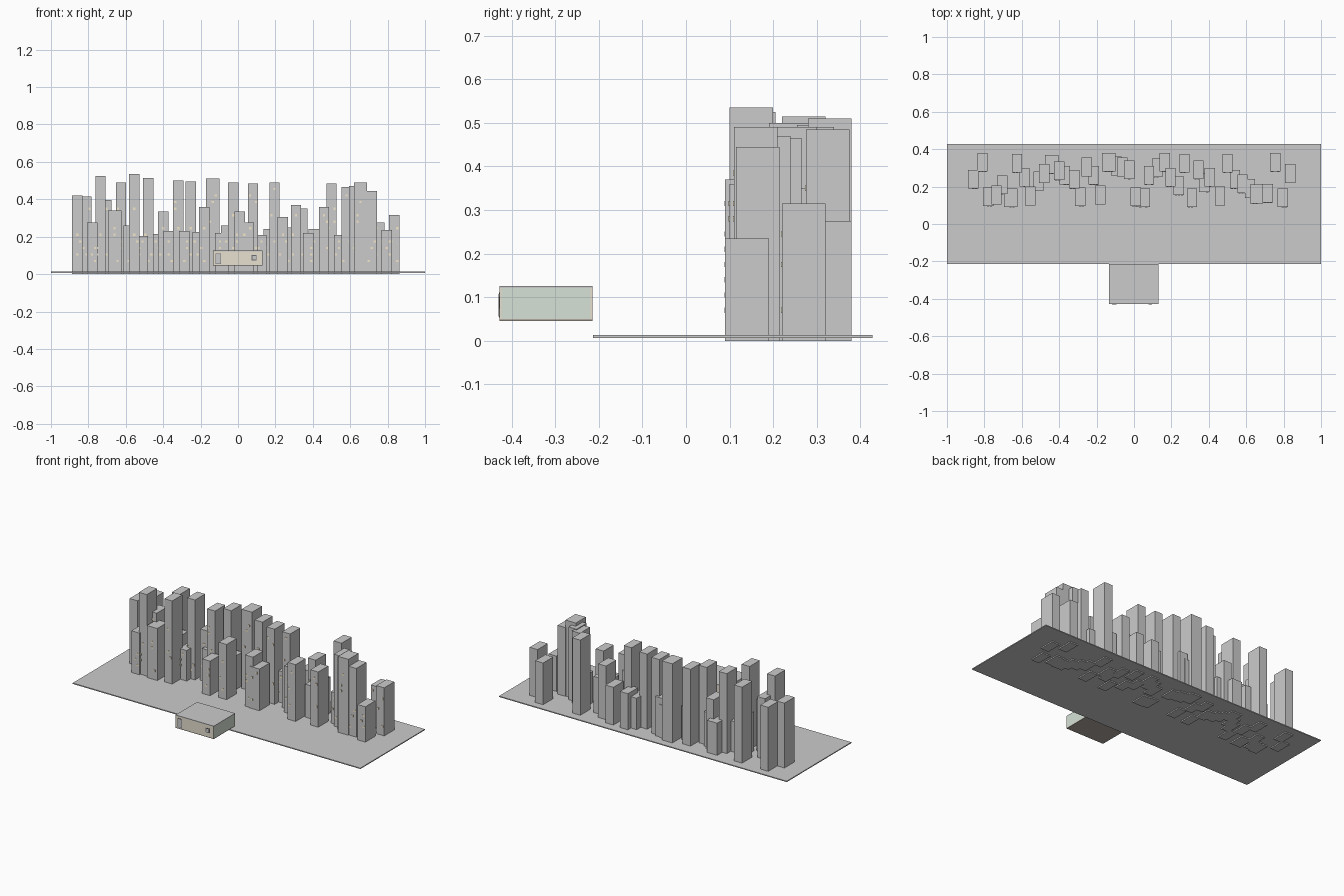
import bpy, bmesh, random
from mathutils import Matrix

if "Cube" in bpy.data.objects:
    bpy.data.objects.remove(bpy.data.objects["Cube"])

random.seed(4)


def material(name, color):
    m = bpy.data.materials.new(name)
    m.diffuse_color = color
    m.use_nodes = True
    m.node_tree.nodes["Principled BSDF"].inputs["Base Color"].default_value = m.diffuse_color
    return m


def add_box(bm, x0, x1, y0, y1, z0, z1):
    mat = Matrix.Translation(((x0 + x1) / 2, (y0 + y1) / 2, (z0 + z1) / 2))
    mat = mat @ Matrix.Diagonal((x1 - x0, y1 - y0, z1 - z0, 1))
    bmesh.ops.create_cube(bm, size=1, matrix=mat)


def finish(bm, name, mat=None):
    mesh = bpy.data.meshes.new(name)
    bm.to_mesh(mesh)
    bm.free()
    obj = bpy.data.objects.new(name, mesh)
    bpy.context.collection.objects.link(obj)
    if mat:
        mesh.materials.append(mat)
    return obj


def box(name, bounds, mat=None):
    bm = bmesh.new()
    add_box(bm, *bounds)
    return finish(bm, name, mat)


cream = material("cream_wall", (0.80, 0.75, 0.62, 1))
glass = material("green_glass", (0.68, 0.76, 0.68, 1))
pale = material("pale_pane", (0.80, 0.83, 0.80, 1))
dark = material("dark_frame", (0.15, 0.15, 0.17, 1))
brown = material("brown_floor", (0.45, 0.40, 0.35, 1))
light = material("lit_window", (0.90, 0.80, 0.58, 1))

# Ground slab
box("ground_slab", (-1, 1, -0.213, 0.428, 0.007, 0.013))

# Towers: centre x, centre y, height
TOWERS = [
    (-.86, .24, .42), (-.81, .33, .415), (-.78, .145, .275), (-.735, .155, .525),
    (-.705, .21, .395), (-.66, .14, .34), (-.625, .325, .49), (-.585, .25, .26),
    (-.555, .15, .535), (-.51, .23, .205), (-.48, .27, .515), (-.44, .32, .215),
    (-.40, .285, .335), (-.37, .26, .23), (-.32, .24, .50), (-.288, .145, .23),
    (-.253, .305, .495), (-.215, .26, .225), (-.18, .155, .36), (-.135, .33, .51),
    (-.095, .31, .22), (-.063, .305, .26), (-.025, .29, .49), (.01, .145, .335),
    (.05, .14, .275), (.08, .26, .485), (.125, .30, .21), (.165, .33, .24),
    (.195, .25, .49), (.24, .205, .305), (.27, .325, .25), (.31, .14, .37),
    (.345, .29, .35), (.375, .22, .22), (.405, .25, .24), (.46, .15, .36),
    (.50, .325, .485), (.54, .24, .21), (.58, .215, .465), (.62, .19, .47),
    (.655, .16, .49), (.715, .165, .445), (.755, .33, .275), (.795, .14, .235),
    (.835, .27, .315),
]
WIDE = {5, 11, 19, 24, 40}
windows = bmesh.new()
for i, (x, y, h) in enumerate(TOWERS):
    w = 0.036 if i in WIDE else 0.0275
    box(f"tower_{i + 1}", (x - w, x + w, y - .05, y + .05, 0, h))
    # Scattered lit windows on the front of each tower
    floors = int((h - 0.06) / 0.035)
    for k in random.sample(range(floors), min(3, floors)):
        wx = x + random.choice((-.016, 0, .016))
        wz = 0.07 + k * 0.035
        add_box(windows, wx - .006, wx + .006, y - .052, y - .049, wz - .006, wz + .006)
finish(windows, "lit_windows", light)

# Room in front of the city: roof, floor, walls and glazed ends
X0, X1, Y0, Y1, Z0, Z1 = -0.134, 0.131, -0.428, -0.215, 0.045, 0.126
T = 0.005
box("room_roof", (X0, X1, Y0, Y1, Z1 - T, Z1))
box("room_floor", (X0, X1, Y0, Y1, Z0, Z0 + T), brown)
box("room_front_wall", (X0, X1, Y0, Y0 + T, Z0 + T, Z1 - T), cream)
box("room_back_wall", (X0, X1, Y1 - T, Y1, Z0 + T, Z1 - T), cream)
for side, x in (("left", X0), ("right", X1 - T)):
    box(f"room_{side}_glass", (x, x + T, Y0 + T, Y1 - T, Z0 + T, Z1 - T), glass)

# Door and small framed window on the front wall
box("door_frame", (-.12, -.09, Y0 - .001, Y0 + T, .053, .111), dark)
box("door_pane", (-.117, -.093, Y0 - .002, Y0 + T, .056, .108), pale)
box("small_window_frame", (.073, .1, Y0 - .001, Y0 + T, .074, .102), dark)
box("small_window_pane", (.077, .096, Y0 - .002, Y0 + T, .078, .098), pale)
box("small_window_knob", (.083, .09, Y0 - .002, Y0 + T, .084, .091), dark)
